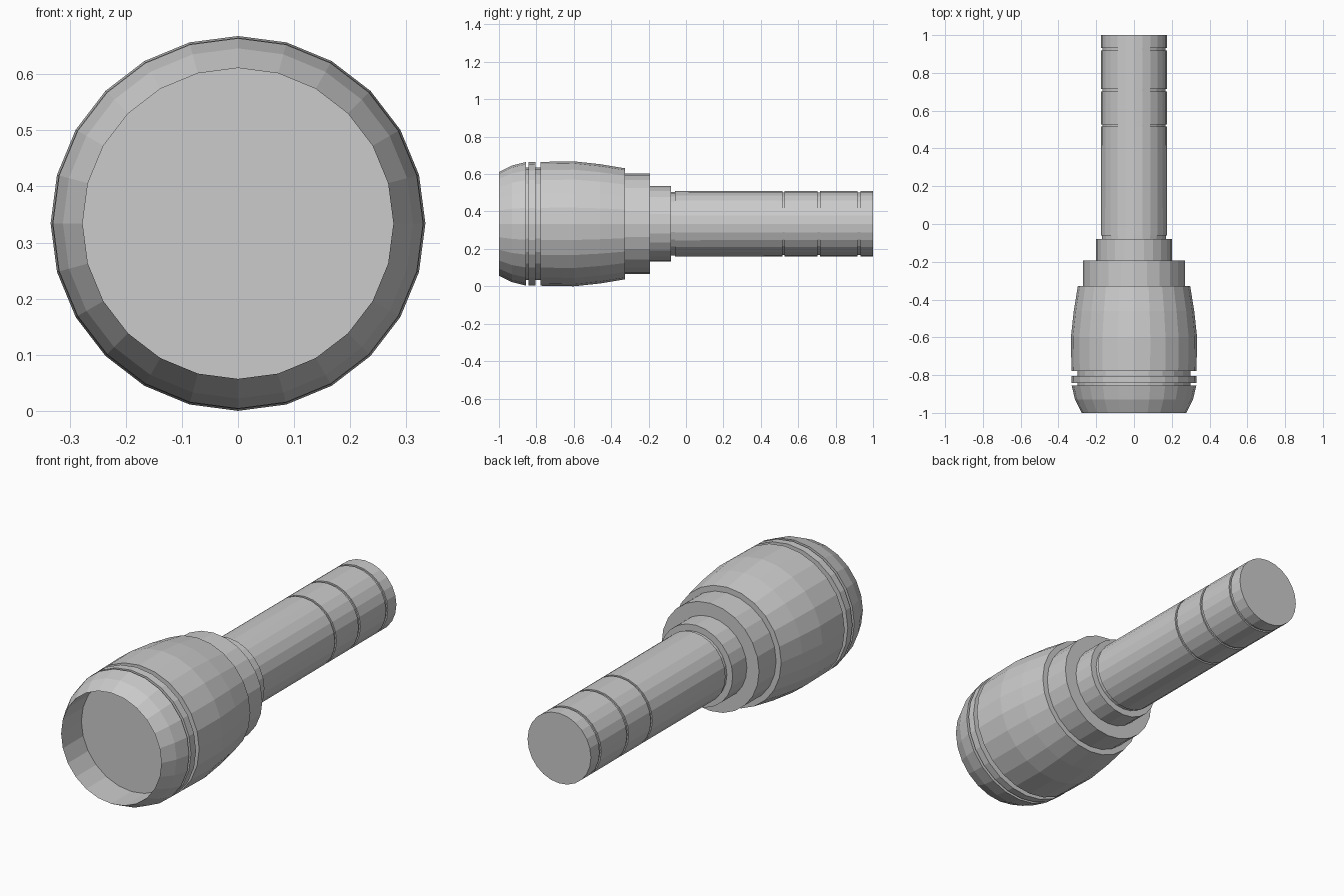
import bpy, bmesh, math

if "Cube" in bpy.data.objects:
    bpy.data.objects.remove(bpy.data.objects["Cube"])

SIDES = 24
AXIS_Z = 0.334


def lathe(name, profile, cap_start=False, cap_end=False):
    """Revolve (y, radius) points about the torch's long axis."""
    bm = bmesh.new()
    rings = []
    for y, r in profile:
        ring = []
        for i in range(SIDES):
            a = 2 * math.pi * i / SIDES
            ring.append(bm.verts.new((r * math.sin(a), y, r * math.cos(a))))
        rings.append(ring)
    for a, b in zip(rings, rings[1:]):
        for i in range(SIDES):
            j = (i + 1) % SIDES
            bm.faces.new((a[i], a[j], b[j], b[i]))
    if cap_start:
        bm.faces.new(rings[0][::-1])
    if cap_end:
        bm.faces.new(rings[-1])
    # orientation: face normals must point away from the solid
    bmesh.ops.recalc_face_normals(bm, faces=bm.faces)
    mesh = bpy.data.meshes.new(name)
    bm.to_mesh(mesh)
    bm.free()
    obj = bpy.data.objects.new(name, mesh)
    obj.location.z = AXIS_Z
    bpy.context.collection.objects.link(obj)
    return obj


def groove(y0, y1, r, floor):
    """Square-cut groove between y0 and y1."""
    return [(y0, r), (y0, floor), (y1, floor), (y1, r)]


# Head: recessed lens, bezel, two grip grooves, barrel and rear shoulder
head = [(-0.84, 0.277), (-1.0, 0.277), (-0.93, 0.312)]
head += groove(-0.856, -0.842, 0.33, 0.30)
head += groove(-0.804, -0.779, 0.331, 0.30)
head += [(-0.60, 0.334), (-0.46, 0.319), (-0.327, 0.297)]
lathe("lamp_head", head, cap_start=True, cap_end=True)

# Stepped collars behind the head
for name, y0, y1, r in (("large_collar", -0.327, -0.192, 0.269),
                        ("small_collar", -0.192, -0.08, 0.202)):
    lathe(name, [(y0, r), (y1, r)], cap_end=True)

# Handle: neck, long tube, three thin grooves, flat tail cap
handle = [(-0.08, 0.170), (-0.06, 0.170), (-0.06, 0.176)]
for y0, y1 in ((0.515, 0.527), (0.702, 0.716), (0.918, 0.932)):
    handle += groove(y0, y1, 0.175, 0.168)
handle += [(1.0, 0.175)]
lathe("handle", handle, cap_end=True)
